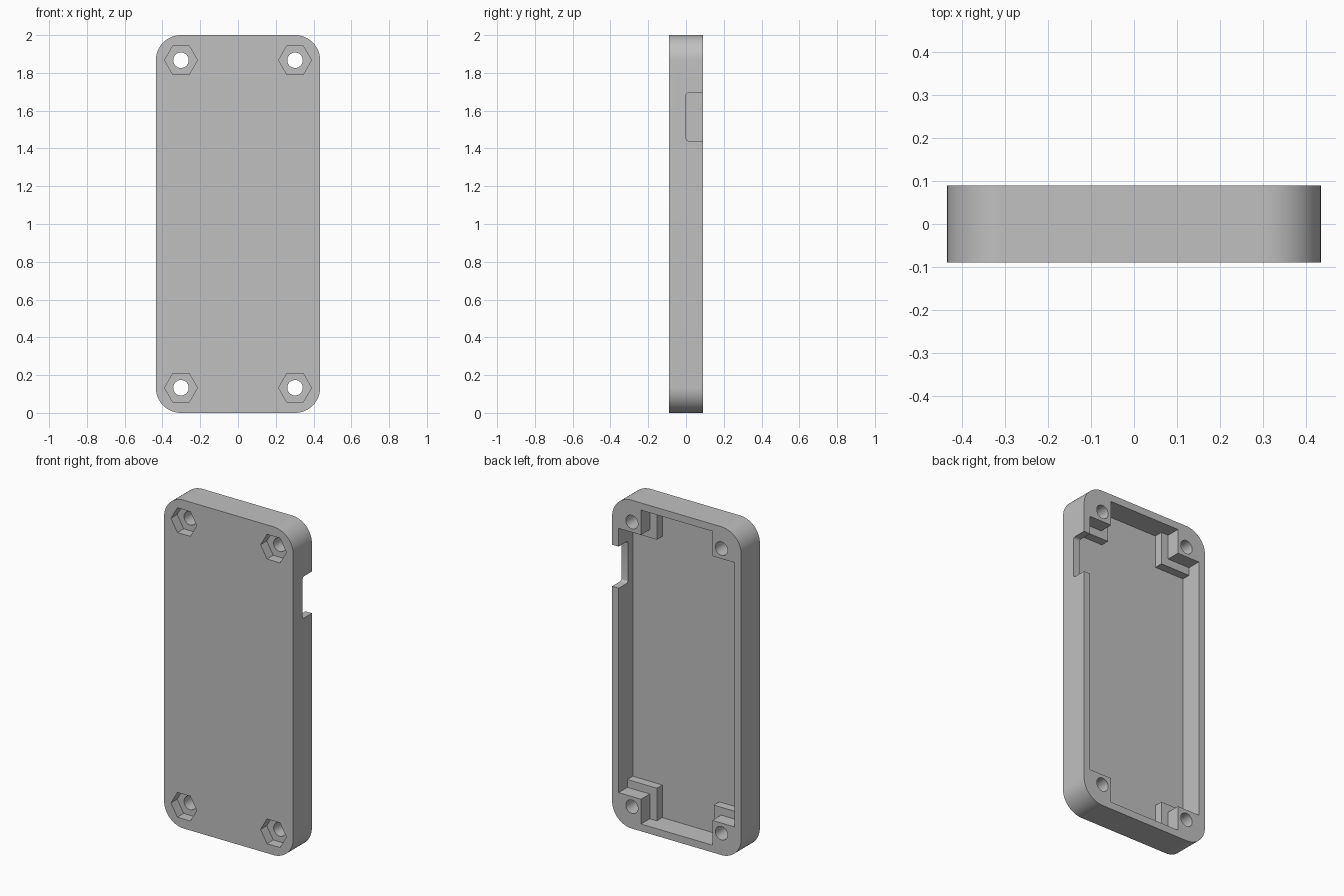
import bpy, bmesh, math
from mathutils import Vector

cube = bpy.data.objects.get("Cube")
if cube:
    bpy.data.objects.remove(cube, do_unlink=True)

# Main dimensions
W, D, MID = 0.435, 0.09, 1.0          # half width, half depth, middle height
WALL, R = 0.044, 0.133                # wall thickness, corner radius
HX, HZ = W - R, MID - R               # screw hole offsets from the middle
SHELF_Y, FLOOR_Y = 0.006, -D + WALL

grey = bpy.data.materials.new("plain grey")
grey.use_nodes = True
colour = (0.53, 0.53, 0.53, 1)
grey.diffuse_color = colour
grey.node_tree.nodes["Principled BSDF"].inputs["Base Color"].default_value = colour


def prism(name, points, a, b, axis="Y"):
    """Extrude a flat outline from a to b along Y (outline x,z) or X (outline y,z)."""
    def place(p, d):
        return Vector((p[0], d, p[1])) if axis == "Y" else Vector((d, p[0], p[1]))
    bm = bmesh.new()
    face = bm.faces.new([bm.verts.new(place(p, a)) for p in points])
    geom = bmesh.ops.extrude_face_region(bm, geom=[face])["geom"]
    verts = [v for v in geom if isinstance(v, bmesh.types.BMVert)]
    bmesh.ops.translate(bm, verts=verts, vec=place((0, 0), b - a))
    bmesh.ops.recalc_face_normals(bm, faces=bm.faces)
    mesh = bpy.data.meshes.new(name)
    bm.to_mesh(mesh)
    bm.free()
    mesh.materials.append(grey)
    obj = bpy.data.objects.new(name, mesh)
    bpy.context.collection.objects.link(obj)
    return obj


def polygon(cx, cz, r, n):
    return [(cx + r * math.cos(math.tau * i / n), cz + r * math.sin(math.tau * i / n))
            for i in range(n)]


def rounded(cx, cz, hw, hh, r, n):
    pts = []
    for k, (sx, sz) in enumerate([(1, 1), (-1, 1), (-1, -1), (1, -1)]):
        for i in range(n + 1):
            t = math.pi / 2 * (k + i / n)
            pts.append((cx + sx * (hw - r) + r * math.cos(t),
                        cz + sz * (hh - r) + r * math.sin(t)))
    return pts


def cross(margin):
    """Cavity outline with a square corner block left around each screw hole."""
    ox, oz = W - WALL, MID - WALL
    ix, iz = HX - margin, HZ - margin
    quarter = [(ox, iz), (ix, iz), (ix, oz)]
    pts = quarter + [(-x, z) for x, z in reversed(quarter)]
    pts += [(-x, -z) for x, z in pts]
    return [(x, MID + z) for x, z in pts]


def cut(target, cutter):
    mod = target.modifiers.new("cut", "BOOLEAN")
    mod.operation = "DIFFERENCE"
    mod.solver = "EXACT"
    mod.object = cutter
    bpy.context.view_layer.objects.active = target
    bpy.ops.object.modifier_apply(modifier=mod.name)
    bpy.data.objects.remove(cutter, do_unlink=True)


# Outer shell
case = prism("case_shell", rounded(0, MID, W, MID, R, 16), -D, D)

# Cavity: wide above the shelves, narrower down to the floor
cut(case, prism("upper_cavity", cross(0.062), SHELF_Y, D + 0.05))
cut(case, prism("lower_cavity", cross(0.11), FLOOR_Y, D + 0.05))

# Screw holes with hexagonal nut pockets on the front
for sx in (-1, 1):
    for sz in (-1, 1):
        x, z = sx * HX, MID + sz * HZ
        cut(case, prism("nut_pocket", polygon(x, z, 0.087, 6), -D - 0.05, -D + 0.06))
        cut(case, prism("screw_hole", polygon(x, z, 0.041, 32), -D - 0.05, D + 0.05))

# Connector notch in the left wall, open to the back
cut(case, prism("notch", rounded(0.1, 1.567, 0.1, 0.127, 0.015, 5), 0.36, 0.5, "X"))

# Smooth rounded corners, crisp edges elsewhere
bpy.ops.object.select_all(action="DESELECT")
case.select_set(True)
bpy.context.view_layer.objects.active = case
bpy.ops.object.shade_smooth_by_angle(angle=math.radians(30))
